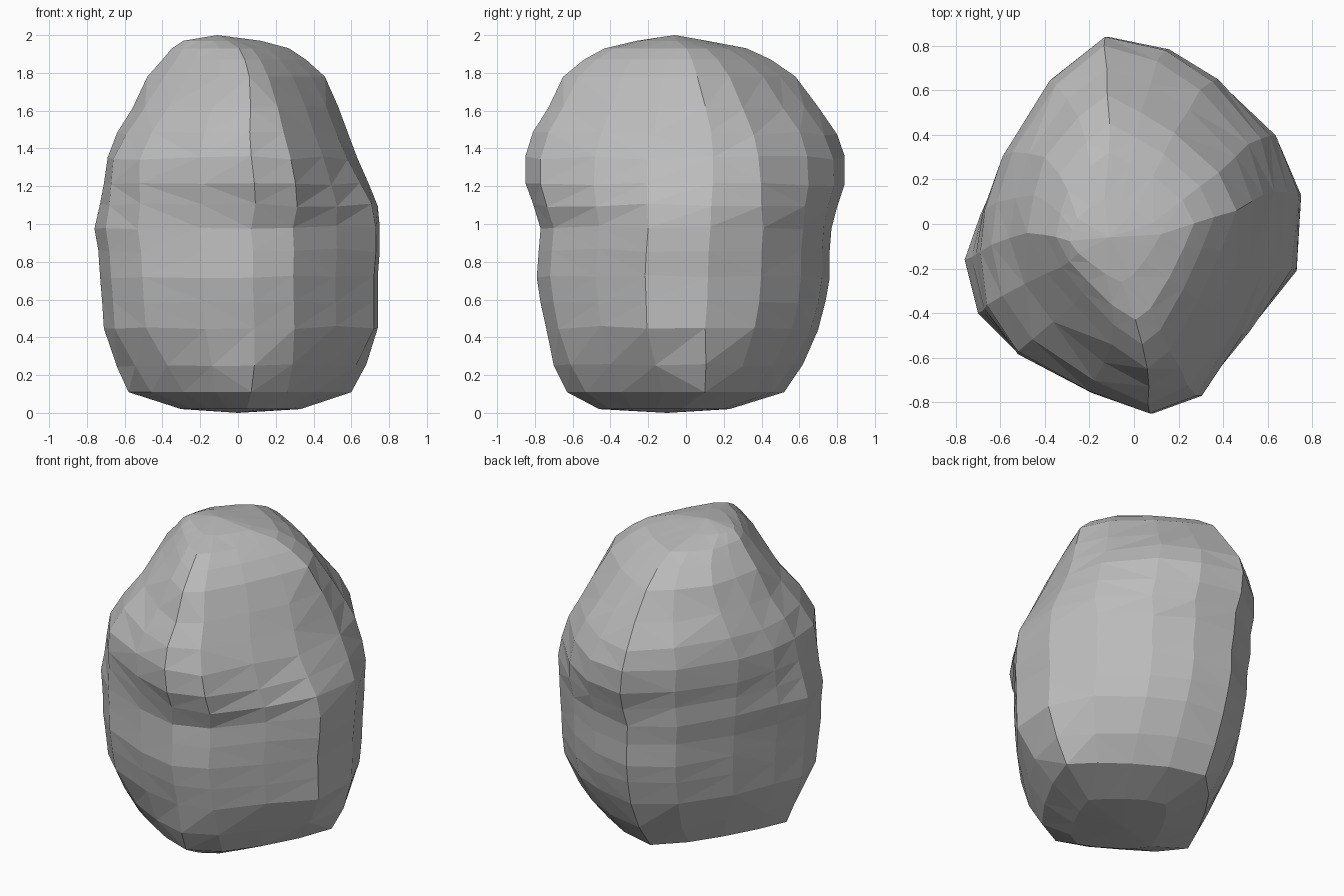
import bpy
import bmesh
import random
from mathutils import Vector

random.seed(4)

default_cube = bpy.data.objects.get("Cube")
if default_cube:
    bpy.data.objects.remove(default_cube)


def make_material(name, colour):
    material = bpy.data.materials.new(name)
    material.use_nodes = True
    rgba = (*colour, 1)
    material.diffuse_color = rgba
    material.node_tree.nodes["Principled BSDF"].inputs["Base Color"].default_value = rgba
    return material


# Plan outlines in hundredths, clockwise from the back corner;
# every fourth point is one of the four blunt corners
BASE_OUTLINE = [(-11, 52), (12, 46), (31, 35), (47, 23), (60, 10), (52, -12),
                (40, -34), (26, -53), (7, -63), (-12, -56), (-29, -46),
                (-46, -35), (-58, -20), (-50, -2), (-39, 18), (-27, 36)]
BODY_OUTLINE = [(-12, 76), (14, 72), (37, 61), (62, 40), (75, 12), (73, -21),
                (52, -47), (29, -71), (7, -78), (-20, -72), (-53, -58),
                (-70, -41), (-76, -17), (-69, 3), (-57, 30), (-37, 61)]
SHOULDER_OUTLINE = [(-13, 85), (14, 79), (35, 65), (57, 39), (63, 15), (58, -20),
                    (45, -48), (28, -77), (7, -85), (-20, -75), (-52, -57),
                    (-66, -36), (-69, -12), (-67, 7), (-59, 31), (-38, 65)]
CROWN_OUTLINE = [(-12, 58), (3, 50), (18, 41), (38, 23), (46, 6), (39, -12),
                 (29, -34), (16, -57), (6, -65), (-10, -54), (-27, -36),
                 (-39, -22), (-48, -4), (-45, 13), (-40, 30), (-25, 48)]

# Height, left/right limits and front/back limits of each layer, in hundredths
LAYERS = [(2, -30, 33, -46, 23), (11, -58, 60, -63, 52), (25, -64, 68, -70, 62),
          (45, -71, 74, -74, 70), (59, -72, 74, -77, 74), (72, -73, 74, -79, 76),
          (86, -74, 75, -78, 76), (98, -76, 75, -77, 77), (110, -73, 74, -81, 80),
          (121, -71, 69, -85, 84), (135, -69, 63, -85, 84), (148, -64, 58, -81, 80),
          (162, -56, 53, -73, 70), (178, -48, 46, -65, 58), (187, -40, 36, -54, 45),
          (193, -35, 27, -43, 32), (197, -29, 12, -26, 11)]


def blend(start, end, amount):
    amount = min(max(amount, 0), 1)
    return [Vector(a).lerp(Vector(b), amount) for a, b in zip(start, end)]


def fit(values, low, high):
    """Stretch a list of values so that it spans low to high."""
    start, end = min(values), max(values)
    return [low + (v - start) * (high - low) / (end - start) for v in values]


def layer_points(height, left, right, front, back):
    """Blend the outlines from base to crown by height, then fit the limits."""
    plan = blend(BASE_OUTLINE, BODY_OUTLINE, (height - 11) / 34)
    plan = blend(plan, SHOULDER_OUTLINE, (height - 98) / 30)
    plan = blend(plan, CROWN_OUTLINE, (height - 135) / 43)
    xs = fit([p.x for p in plan], left, right)
    ys = fit([p.y for p in plan], front, back)
    # Slight unevenness on the middle layers breaks up the bands
    rough = 1 if 20 < height < 170 else 0
    return [Vector((x, y, height + random.uniform(-rough, rough))) / 100
            for x, y in zip(xs, ys)]


def build_boulder():
    bm = bmesh.new()
    rings = [[bm.verts.new(p) for p in layer_points(*layer)] for layer in LAYERS]
    count = len(BODY_OUTLINE)

    # Sides
    for lower, upper in zip(rings, rings[1:]):
        for i in range(count):
            j = (i + 1) % count
            bm.faces.new((lower[i], lower[j], upper[j], upper[i]))

    # Shallow caps
    for ring, tip in ((rings[0], (0, -0.1, 0)), (rings[-1], (-0.11, -0.06, 2))):
        centre = bm.verts.new(tip)
        for i in range(count):
            bm.faces.new((ring[i], ring[(i + 1) % count], centre))

    bmesh.ops.recalc_face_normals(bm, faces=bm.faces)
    bmesh.ops.triangulate(bm, faces=[f for f in bm.faces if len(f.verts) > 3])

    mesh = bpy.data.meshes.new("boulder")
    bm.to_mesh(mesh)
    bm.free()
    mesh.materials.append(make_material("stone grey", (0.5, 0.5, 0.5)))
    boulder = bpy.data.objects.new("boulder", mesh)
    bpy.context.collection.objects.link(boulder)


build_boulder()
